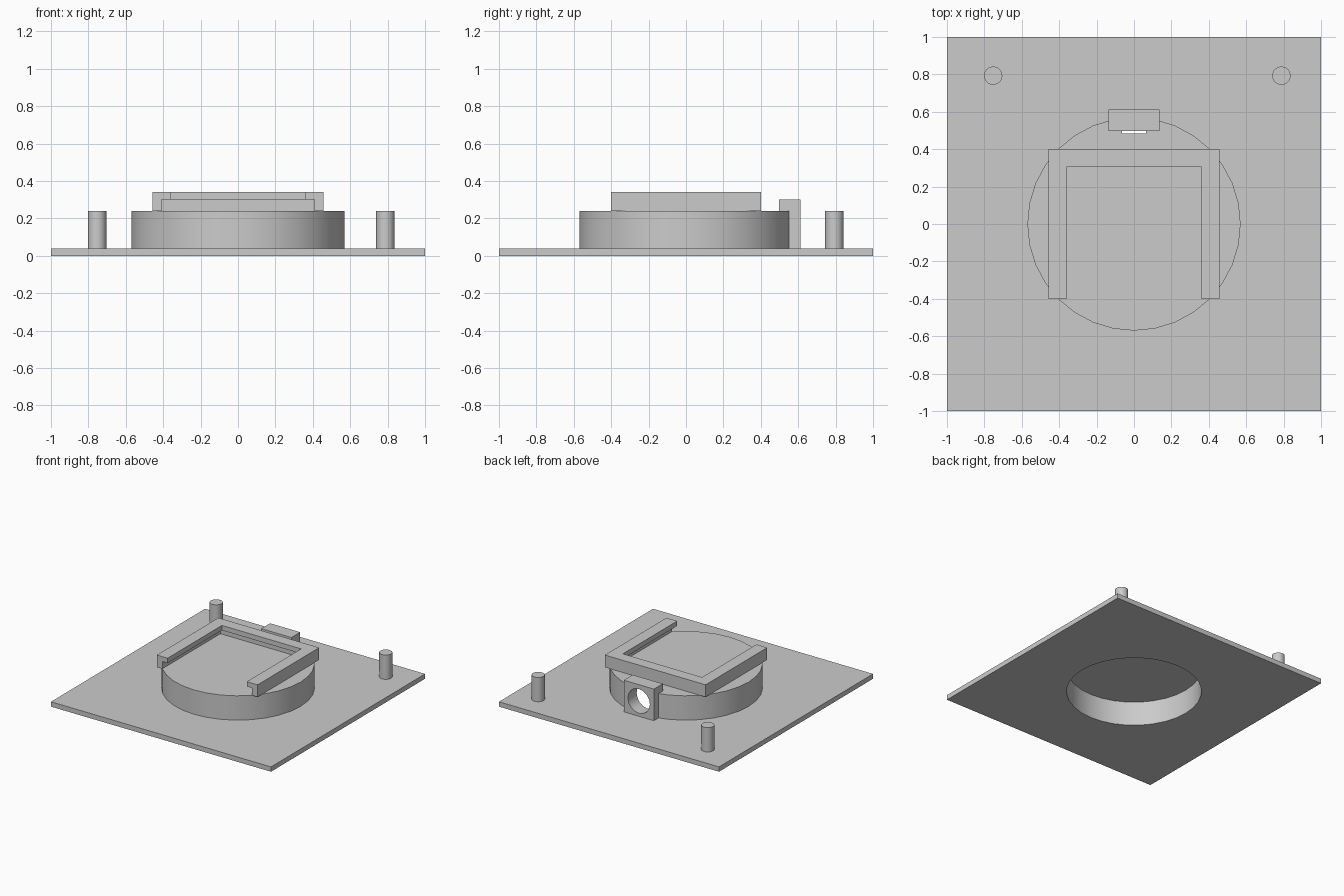
import bpy
import bmesh
import math
from mathutils import Matrix, Vector

cube = bpy.data.objects.get("Cube")
if cube:
    bpy.data.objects.remove(cube, do_unlink=True)

grey = bpy.data.materials.new("plain grey")
grey.use_nodes = True
grey.diffuse_color = (0.6, 0.6, 0.6, 1)
grey.node_tree.nodes["Principled BSDF"].inputs["Base Color"].default_value = (0.6, 0.6, 0.6, 1)


def add_object(name, bm):
    mesh = bpy.data.meshes.new(name)
    bm.to_mesh(mesh)
    bm.free()
    mesh.materials.append(grey)
    obj = bpy.data.objects.new(name, mesh)
    bpy.context.collection.objects.link(obj)
    return obj


def box(name, low, high):
    low, high = Vector(low), Vector(high)
    bm = bmesh.new()
    matrix = Matrix.Translation((low + high) / 2) @ Matrix.Diagonal((high - low).to_4d())
    bmesh.ops.create_cube(bm, size=1, matrix=matrix)
    return add_object(name, bm)


def cylinder(name, radius, depth, centre, sides, along_y=False):
    bm = bmesh.new()
    matrix = Matrix.Translation(centre)
    if along_y:
        matrix = matrix @ Matrix.Rotation(math.pi / 2, 4, "X")
    bmesh.ops.create_cone(bm, cap_ends=True, segments=sides, radius1=radius,
                          radius2=radius, depth=depth, matrix=matrix)
    return add_object(name, bm)


def select(obj):
    bpy.ops.object.select_all(action="DESELECT")
    obj.select_set(True)
    bpy.context.view_layer.objects.active = obj


def cut(obj, *cutters):
    select(obj)
    for cutter in cutters:
        mod = obj.modifiers.new("cut", "BOOLEAN")
        mod.operation = "DIFFERENCE"
        mod.solver = "EXACT"
        mod.object = cutter
        bpy.ops.object.modifier_apply(modifier=mod.name)


def smooth(obj):
    select(obj)
    bpy.ops.object.shade_smooth_by_angle(angle=math.radians(25))


# Cutters: round pocket open at the bottom, and the hole through the rear block
pocket = cylinder("pocket_cutter", 0.508, 0.4, (0, 0, 0), 32)
port = cylinder("port_cutter", 0.1, 0.2, (0, 0.585, 0.165), 16, along_y=True)

# Base plate and hollow drum
plate = box("base_plate", (-1, -1, 0), (1, 1, 0.04))
cut(plate, pocket)
drum = cylinder("drum", 0.57, 0.2, (0, 0, 0.14), 32)
cut(drum, pocket, port)

# Rear block with its round port
block = box("rear_block", (-0.137, 0.497, 0.04), (0.137, 0.612, 0.3))
cut(block, pocket, port)

# Three-sided slide-in frame: wide slot below, narrower opening above
frame = box("slide_frame", (-0.458, -0.4, 0.24), (0.458, 0.4, 0.34))
slot = box("slot_cutter", (-0.408, -0.5, 0.2), (0.408, 0.355, 0.3))
opening = box("opening_cutter", (-0.36, -0.5, 0.2), (0.36, 0.305, 0.4))
cut(frame, slot, opening)

# Rear pins
for name, x in (("right_pin", -0.753), ("left_pin", 0.788)):
    smooth(cylinder(name, 0.049, 0.2, (x, 0.793, 0.14), 24))

for part in (plate, drum, block):
    smooth(part)

for cutter in (pocket, port, slot, opening):
    bpy.data.objects.remove(cutter, do_unlink=True)
